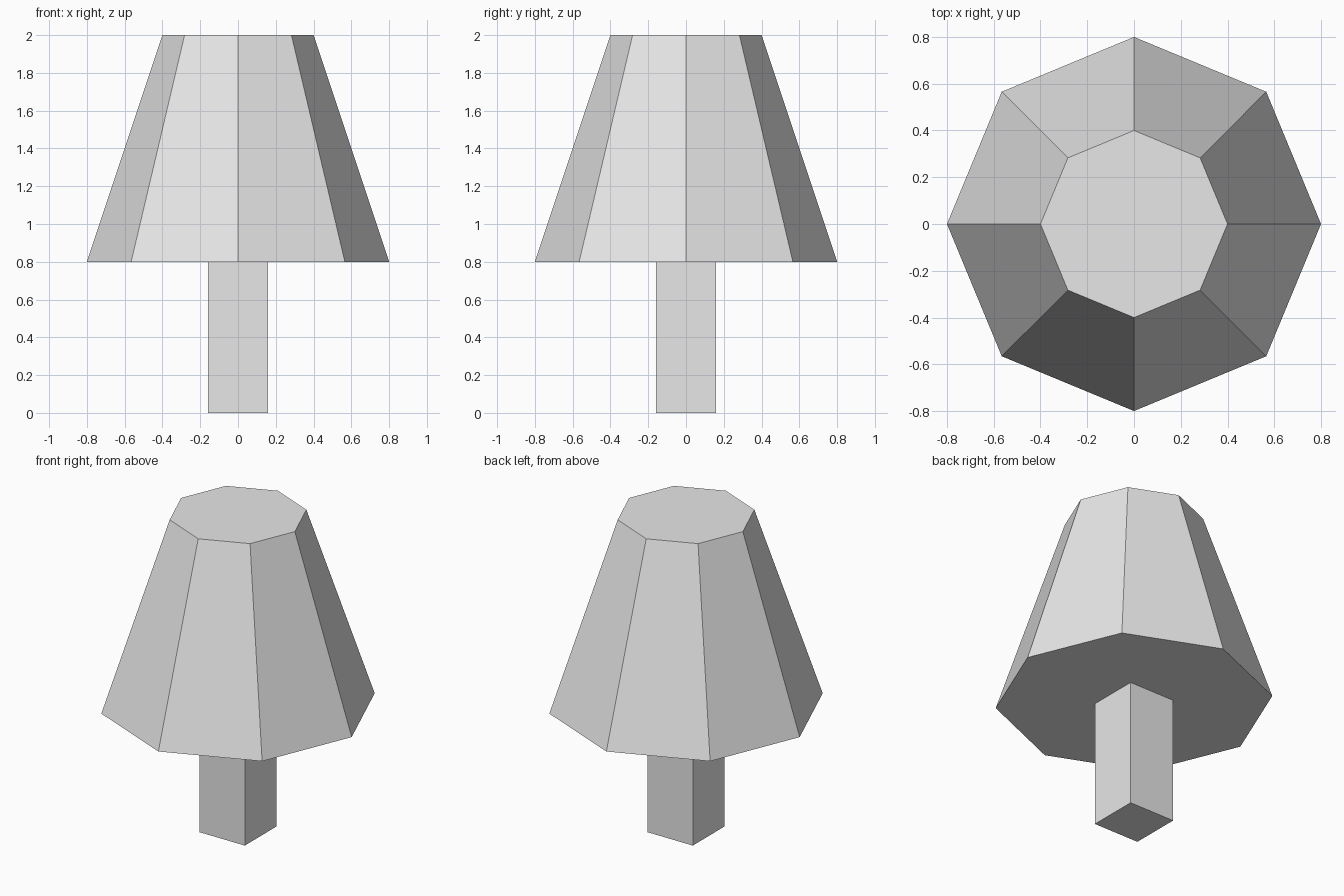
import bpy
import bmesh
import math
from mathutils import Matrix

cube = bpy.data.objects.get("Cube")
if cube:
    bpy.data.objects.remove(cube, do_unlink=True)

# Single flat grey
grey = bpy.data.materials.new("plain_grey")
grey.use_nodes = True
colour = (0.8, 0.8, 0.8, 1.0)
grey.diffuse_color = colour
grey.node_tree.nodes["Principled BSDF"].inputs["Base Color"].default_value = colour


def tapered_prism(name, sides, r_bottom, r_top, z0, z1, turn=0.0):
    """Closed, flat-shaded prism between two heights."""
    bm = bmesh.new()
    place = Matrix.Translation((0, 0, (z0 + z1) / 2)) @ Matrix.Rotation(turn, 4, "Z")
    bmesh.ops.create_cone(bm, cap_ends=True, segments=sides, radius1=r_bottom,
                          radius2=r_top, depth=z1 - z0, matrix=place)
    bmesh.ops.recalc_face_normals(bm, faces=bm.faces)
    mesh = bpy.data.meshes.new(name)
    bm.to_mesh(mesh)
    bm.free()
    mesh.materials.append(grey)
    obj = bpy.data.objects.new(name, mesh)
    bpy.context.collection.objects.link(obj)
    return obj


# Square trunk, sides facing the axes
trunk_radius = 0.16 * math.sqrt(2)
tapered_prism("trunk", 4, trunk_radius, trunk_radius, 0.0, 0.8, math.pi / 4)

# Eight-sided crown with corners on the axes
tapered_prism("crown", 8, 0.8, 0.4, 0.8, 2.0)
